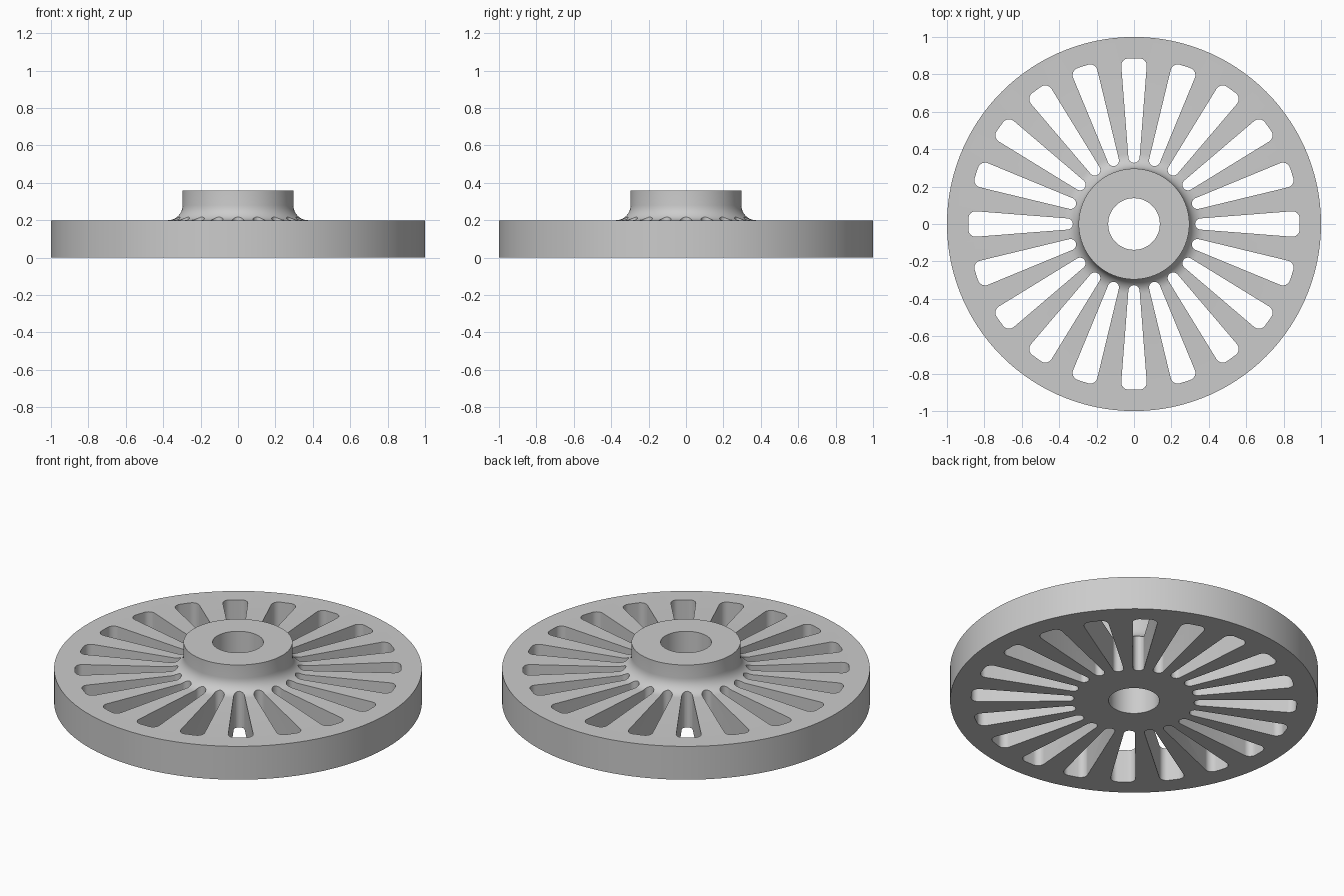
import bpy, bmesh
from math import sin, cos, pi, radians
from mathutils import Matrix

SLOTS, SEGMENTS = 20, 120

cube = bpy.data.objects.get("Cube")
if cube:
    bpy.data.objects.remove(cube, do_unlink=True)

grey = bpy.data.materials.new("plain grey")
grey.use_nodes = True
colour = (0.6, 0.6, 0.6, 1)
grey.diffuse_color = colour
grey.node_tree.nodes["Principled BSDF"].inputs["Base Color"].default_value = colour


def make_object(name, bm):
    bmesh.ops.recalc_face_normals(bm, faces=bm.faces)
    mesh = bpy.data.meshes.new(name)
    bm.to_mesh(mesh)
    bm.free()
    obj = bpy.data.objects.new(name, mesh)
    bpy.context.collection.objects.link(obj)
    mesh.materials.append(grey)
    return obj


def arc(x, y, radius, start, end, steps=8):
    angles = [radians(start + (end - start) * i / steps) for i in range(steps + 1)]
    return [(x + radius * cos(a), y + radius * sin(a)) for a in angles]


# Disc, filleted hub and bore as one turned profile
bore, hub, rim, top, height, fillet = 0.138, 0.296, 1.0, 0.2, 0.36, 0.08
profile = [(bore, 0), (rim, 0), (rim, top)]
profile += arc(hub + fillet, top + fillet, fillet, 270, 180)
profile += [(hub, height), (bore, height)]
bm = bmesh.new()
rings = []
for i in range(SEGMENTS):
    a = 2 * pi * i / SEGMENTS
    rings.append([bm.verts.new((r * cos(a), r * sin(a), z)) for r, z in profile])
for i, ring in enumerate(rings):
    following = rings[(i + 1) % SEGMENTS]
    for j in range(len(profile)):
        k = (j + 1) % len(profile)
        bm.faces.new((ring[j], following[j], following[k], ring[k]))
wheel = make_object("spoked_wheel", bm)

# Tapered slots with rounded ends, repeated round the axis
outline = arc(0.846, 0.028, 0.04, 0, 94.5)
outline += arc(0.357, 0, 0.03, 94.5, 265.5, 12)
outline += arc(0.846, -0.028, 0.04, 265.5, 360)
bm = bmesh.new()
for i in range(SLOTS):
    turn = Matrix.Rotation(2 * pi * i / SLOTS, 4, 'Z')
    base = [bm.verts.new((x, y, -0.1)) for x, y in outline]
    face = bm.faces.new(base)
    extruded = bmesh.ops.extrude_face_region(bm, geom=[face])["geom"]
    upper = [v for v in extruded if isinstance(v, bmesh.types.BMVert)]
    bmesh.ops.translate(bm, verts=upper, vec=(0, 0, 0.6))
    bmesh.ops.transform(bm, matrix=turn, verts=base + upper)
cutter = make_object("slot_cutter", bm)
cutter.hide_render = True

# Cut the slots and keep the machined edges crisp
cut = wheel.modifiers.new("slots", 'BOOLEAN')
cut.operation = 'DIFFERENCE'
cut.solver = 'EXACT'
cut.object = cutter
bpy.ops.object.select_all(action='DESELECT')
bpy.context.view_layer.objects.active = wheel
wheel.select_set(True)
bpy.ops.object.modifier_apply(modifier=cut.name)
bpy.data.objects.remove(cutter, do_unlink=True)
bpy.ops.object.shade_smooth_by_angle(angle=radians(30))
